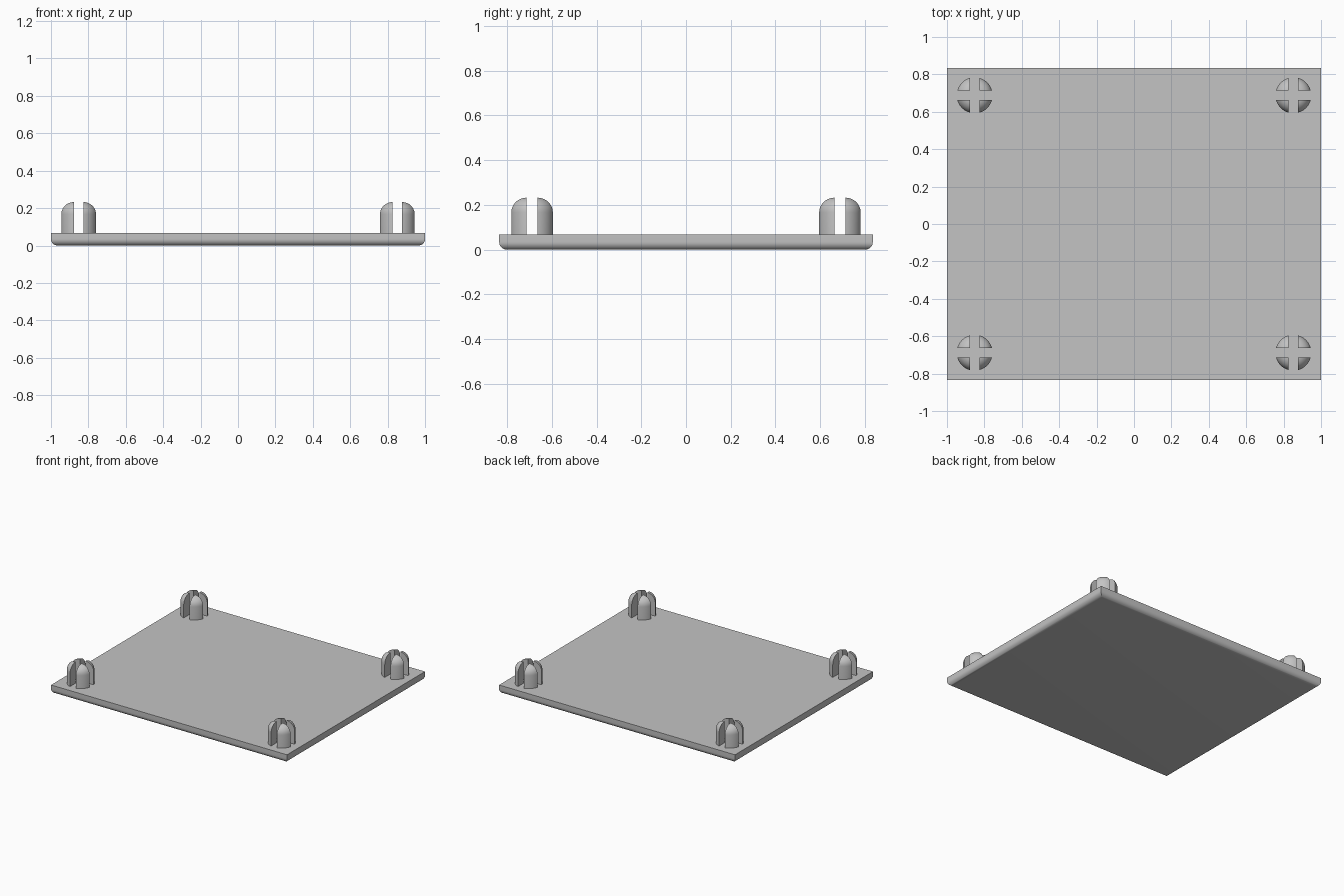
import bpy
import bmesh
import math
from mathutils import Matrix, Vector

if "Cube" in bpy.data.objects:
    bpy.data.objects.remove(bpy.data.objects["Cube"], do_unlink=True)

PLATE_X, PLATE_Y, PLATE_TOP = 1.0, 0.835, 0.067
EDGE_ROUND = 0.035
PEG_X, PEG_Y = 0.852, 0.688
PEG_RADIUS, PEG_TOP, PEG_ROUND = 0.096, 0.233, 0.066
HALF_SLOT = 0.025

grey = bpy.data.materials.new("plain_grey")
grey.use_nodes = True
colour = (0.55, 0.55, 0.55, 1)
grey.diffuse_color = colour
grey.node_tree.nodes["Principled BSDF"].inputs["Base Color"].default_value = colour


def add_object(name, bm, location=(0, 0, 0)):
    bmesh.ops.recalc_face_normals(bm, faces=bm.faces)
    mesh = bpy.data.meshes.new(name)
    bm.to_mesh(mesh)
    bm.free()
    mesh.materials.append(grey)
    obj = bpy.data.objects.new(name, mesh)
    obj.location = location
    bpy.context.collection.objects.link(obj)
    bpy.ops.object.select_all(action="DESELECT")
    obj.select_set(True)
    bpy.context.view_layer.objects.active = obj
    bpy.ops.object.shade_smooth_by_angle(angle=math.radians(30))
    return obj


# Base plate: sharp top rim, rounded lower edges
bm = bmesh.new()
bmesh.ops.create_cube(bm, size=1)
bmesh.ops.scale(bm, vec=(2 * PLATE_X, 2 * PLATE_Y, PLATE_TOP), verts=bm.verts)
bmesh.ops.translate(bm, vec=(0, 0, PLATE_TOP / 2), verts=bm.verts)
lower = [e for e in bm.edges if all(v.co.z < 0.001 for v in e.verts)]
bmesh.ops.bevel(bm, geom=lower, offset=EDGE_ROUND, segments=8, profile=0.5, affect="EDGES")
add_object("base_plate", bm)


def peg_prongs():
    """Turned peg with a domed top, split by a cross slot into four prongs."""
    bm = bmesh.new()
    arc = [math.radians(90 * i / 10) for i in range(11)]
    flat = PEG_RADIUS - PEG_ROUND
    profile = [(0, PLATE_TOP - 0.01), (PEG_RADIUS, PLATE_TOP - 0.01)]
    profile += [(flat + PEG_ROUND * math.cos(a), PEG_TOP - PEG_ROUND + PEG_ROUND * math.sin(a))
                for a in arc]
    profile.append((0, PEG_TOP))
    verts = [bm.verts.new((r, 0, z)) for r, z in profile]
    edges = [bm.edges.new(pair) for pair in zip(verts, verts[1:])]
    bmesh.ops.spin(bm, geom=verts + edges, cent=(0, 0, 0), axis=(0, 0, 1),
                   angle=math.tau, steps=48, use_duplicate=False)
    bmesh.ops.remove_doubles(bm, verts=bm.verts, dist=0.0002)

    # Keep one quarter beyond the slot, closing the flat slot walls
    for normal in (Vector((1, 0, 0)), Vector((0, 1, 0))):
        geom = bm.verts[:] + bm.edges[:] + bm.faces[:]
        cut = bmesh.ops.bisect_plane(bm, geom=geom, plane_co=normal * HALF_SLOT,
                                     plane_no=normal, clear_inner=True)
        rim = [e for e in cut["geom_cut"] if isinstance(e, bmesh.types.BMEdge)]
        bmesh.ops.contextual_create(bm, geom=rim)

    # Repeat the quarter around the peg axis
    quarter = bm.verts[:] + bm.edges[:] + bm.faces[:]
    for k in range(1, 4):
        copy = bmesh.ops.duplicate(bm, geom=quarter)["geom"]
        bmesh.ops.rotate(bm, cent=(0, 0, 0), matrix=Matrix.Rotation(k * math.pi / 2, 3, "Z"),
                         verts=[v for v in copy if isinstance(v, bmesh.types.BMVert)])
    return bm


# Corner pegs
for side, sx in (("right", -1), ("left", 1)):
    for end, sy in (("front", -1), ("back", 1)):
        add_object(f"{end}_{side}_split_peg", peg_prongs(), (sx * PEG_X, sy * PEG_Y, 0))
